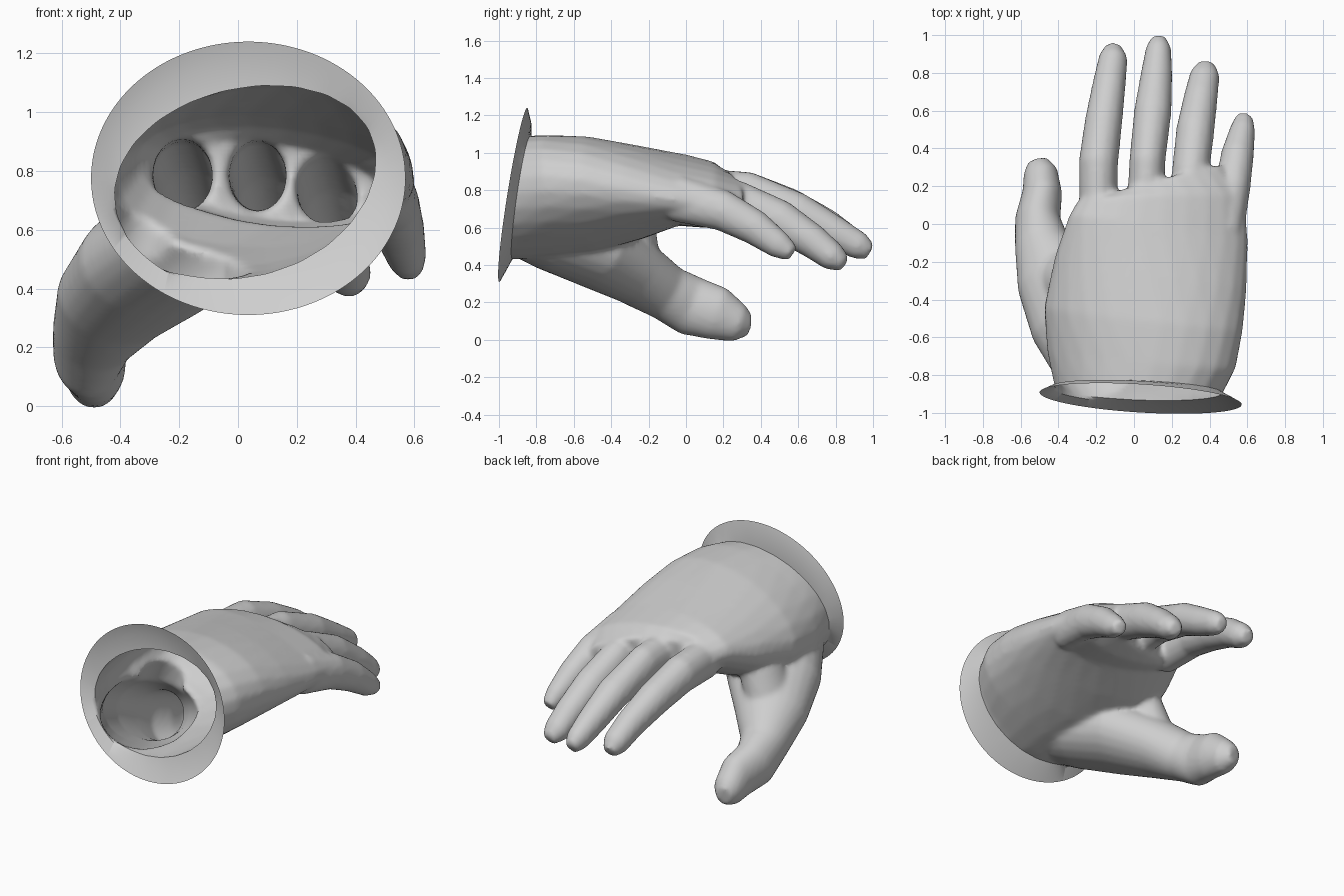
import bpy, bmesh, math
from mathutils import Vector

if "Cube" in bpy.data.objects:
    bpy.data.objects.remove(bpy.data.objects["Cube"], do_unlink=True)

grey = bpy.data.materials.new("light grey cloth")
grey.use_nodes = True
grey.diffuse_color = (0.62, 0.62, 0.62, 1)
grey.node_tree.nodes["Principled BSDF"].inputs["Base Color"].default_value = grey.diffuse_color


def loft(bm, rings, sides=24):
    """Closed tube through (x, y, z, half width, half height, optional roll) stations."""
    centres = [Vector(r[:3]) for r in rings]
    loops = []
    for i, (c, r) in enumerate(zip(centres, rings)):
        tangent = (centres[min(i + 1, len(rings) - 1)] - centres[max(i - 1, 0)]).normalized()
        roll = r[5] if len(r) > 5 else 0
        up = Vector((math.sin(roll), 0, math.cos(roll)))
        side = tangent.cross(up).normalized()
        up = side.cross(tangent)
        angles = [math.tau * k / sides for k in range(sides)]
        loops.append([bm.verts.new(c + side * math.cos(a) * r[3] + up * math.sin(a) * r[4])
                      for a in angles])
    for a, b in zip(loops, loops[1:]):
        for k in range(sides):
            j = (k + 1) % sides
            bm.faces.new((a[k], a[j], b[j], b[k]))
    bm.faces.new(loops[0][::-1])
    bm.faces.new(loops[-1])


bm = bmesh.new()

# Palm and wrist, twisting from the cuff to the knuckles
loft(bm, [(.02, -1.15, .76, .44, .32, -.25), (.02, -.9, .76, .445, .32, -.25),
          (.04, -.72, .77, .51, .315, -.22), (.05, -.5, .78, .535, .3, -.15),
          (.09, -.25, .79, .515, .25, -.03), (.13, -.02, .8, .48, .185, .1),
          (.145, .13, .775, .45, .17, .13), (.12, .22, .765, .37, .13, .13)])

# Thumb with its heel
loft(bm, [(-.08, -.95, .65, .2, .17), (-.17, -.72, .57, .26, .2), (-.29, -.48, .48, .28, .205),
          (-.42, -.27, .36, .215, .175), (-.49, -.1, .25, .145, .15), (-.51, .03, .18, .12, .16),
          (-.485, .17, .14, .105, .145), (-.495, .28, .09, .09, .105), (-.51, .34, .08, .05, .06)])

# Web between thumb and palm
loft(bm, [(-.24, -.32, .8, .14, .09), (-.33, -.31, .6, .15, .12), (-.43, -.29, .36, .16, .13)])

# Fingers
fingers = {
    "index": [(-.19, .05, .79, .1, .13), (-.188, .33, .78, .105, .12), (-.16, .55, .705, .1, .108),
              (-.13, .75, .61, .088, .092), (-.11, .88, .525, .078, .08), (-.11, .94, .49, .045, .045)],
    "middle": [(.06, .05, .79, .1, .13), (.07, .33, .78, .096, .12), (.1, .6, .685, .1, .102),
               (.12, .8, .57, .084, .09), (.13, .93, .5, .068, .075), (.13, .985, .47, .04, .045)],
    "ring": [(.29, 0, .77, .1, .125), (.3, .28, .735, .1, .115), (.325, .5, .64, .102, .11),
             (.355, .68, .525, .09, .092), (.375, .79, .44, .08, .077), (.385, .85, .405, .045, .042)],
    "little": [(.49, -.05, .755, .09, .125), (.523, .2, .69, .095, .11), (.548, .37, .6, .088, .095),
               (.575, .5, .505, .068, .075), (.585, .57, .46, .045, .045)],
}
for path in fingers.values():
    loft(bm, path, sides=14)
mesh = bpy.data.meshes.new("glove")
bm.to_mesh(mesh)
bm.free()
glove = bpy.data.objects.new("glove", mesh)
bpy.context.collection.objects.link(glove)

# Fuse the parts into one soft skin
fuse = glove.modifiers.new("fuse", "REMESH")
fuse.mode = "VOXEL"
fuse.voxel_size = .015
soften = glove.modifiers.new("soften", "SMOOTH")
soften.factor = .5
soften.iterations = 9
graph = bpy.context.evaluated_depsgraph_get()
skin = bpy.data.meshes.new_from_object(glove.evaluated_get(graph))
glove.modifiers.clear()
glove.data = skin

# Cut the wrist open on a slant, then flare its rim into the cuff
bm = bmesh.new()
bm.from_mesh(skin)
normal = Vector((.06, 1, -.16)).normalized()
centre = Vector((.02, -.88, .76))
bmesh.ops.bisect_plane(bm, geom=bm.verts[:] + bm.edges[:] + bm.faces[:],
                       plane_co=centre, plane_no=normal, clear_inner=True)
rim = [e for e in bm.edges if e.is_boundary]


def flare(edges, width, height, offset):
    new = bmesh.ops.extrude_edge_only(bm, edges=edges)["geom"]
    for v in (g for g in new if isinstance(g, bmesh.types.BMVert)):
        a = math.atan2((v.co.z - .76) / .33, (v.co.x - .02) / .43)
        v.co.x = .035 + width * math.cos(a)
        v.co.z = .775 + height * math.sin(a)
        v.co.y = centre.y - offset - .06 * (v.co.x - .02) + .16 * (v.co.z - .76)
    return [g for g in new if isinstance(g, bmesh.types.BMEdge)]


rim = flare(rim, .48, .39, .015)
rim = [e for e in rim if e.is_boundary]
flare(rim, .535, .465, .045)
bmesh.ops.recalc_face_normals(bm, faces=bm.faces[:])
bm.to_mesh(skin)
bm.free()
skin.materials.clear()
skin.materials.append(grey)

bpy.context.view_layer.objects.active = glove
glove.select_set(True)
bpy.ops.object.shade_smooth_by_angle(angle=math.radians(50))
